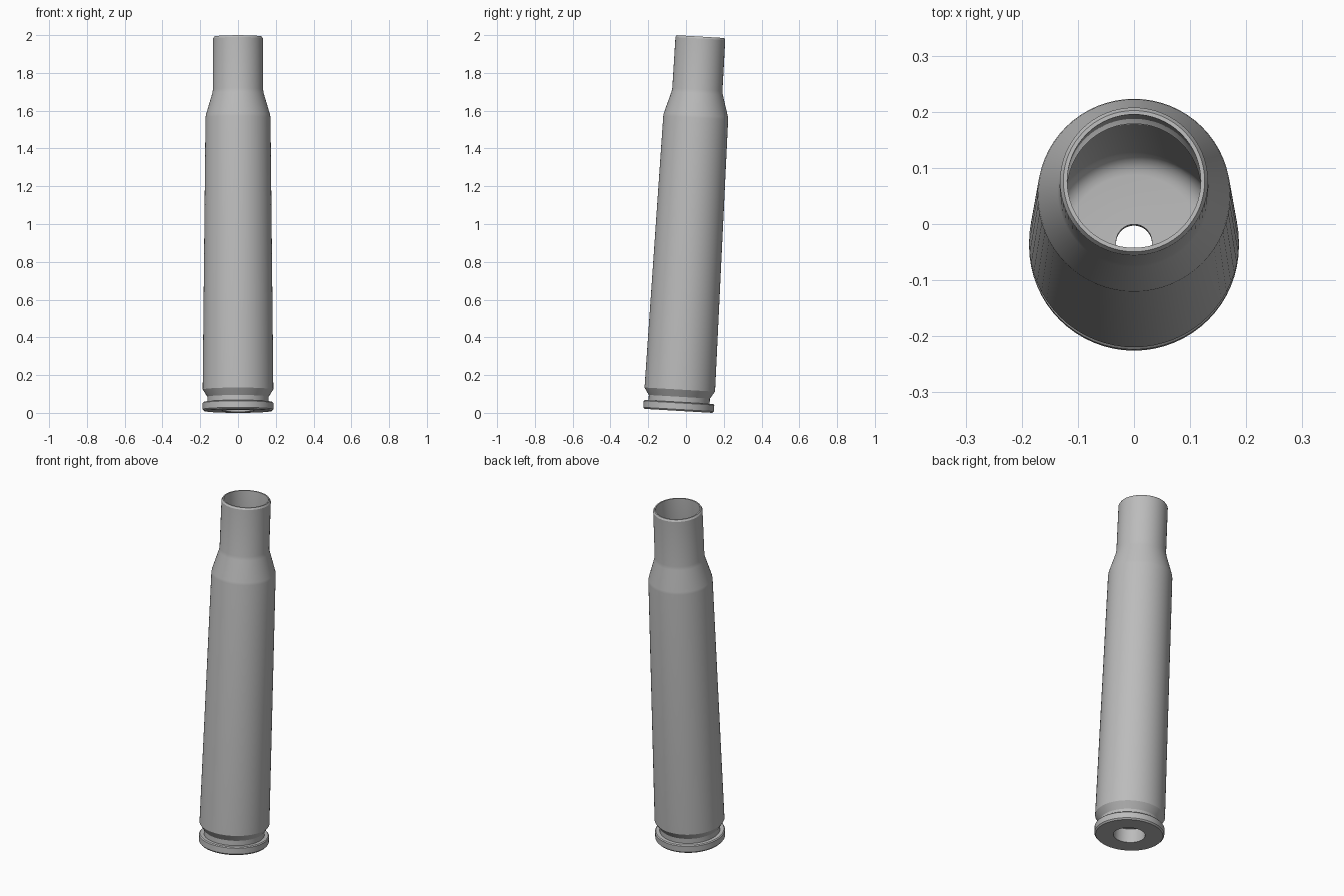
import bpy
import bmesh
import math
from mathutils import Matrix

if "Cube" in bpy.data.objects:
    bpy.data.objects.remove(bpy.data.objects["Cube"])

SEGMENTS = 64
TILT = math.radians(3.35)

# One grey metal for the whole casing
metal = bpy.data.materials.new("grey metal")
metal.use_nodes = True
grey = (0.5, 0.5, 0.5, 1)
metal.diffuse_color = grey
metal.node_tree.nodes["Principled BSDF"].inputs["Base Color"].default_value = grey


def lathe(name, profile):
    """Revolve a closed (radius, height) profile, then lean it back."""
    bm = bmesh.new()
    rings = []
    for r, h in profile:
        rings.append([bm.verts.new((r * math.cos(a), r * math.sin(a), h))
                      for a in (math.tau * i / SEGMENTS for i in range(SEGMENTS))])
    for k, low in enumerate(rings):
        high = rings[(k + 1) % len(rings)]
        for i in range(SEGMENTS):
            j = (i + 1) % SEGMENTS
            bm.faces.new((low[i], low[j], high[j], high[i]))
    bmesh.ops.recalc_face_normals(bm, faces=bm.faces)
    bm.transform(Matrix.Translation((0, -0.0395, 0.0105)) @ Matrix.Rotation(-TILT, 4, "X"))
    mesh = bpy.data.meshes.new(name)
    bm.to_mesh(mesh)
    bm.free()
    obj = bpy.data.objects.new(name, mesh)
    bpy.context.collection.objects.link(obj)
    mesh.materials.append(metal)
    bpy.ops.object.select_all(action="DESELECT")
    obj.select_set(True)
    bpy.context.view_layer.objects.active = obj
    bpy.ops.object.shade_smooth_by_angle(angle=math.radians(30))
    return obj


# Base: recessed pocket, rim and extraction groove
base = [(0.032, 0.08), (0.085, 0.08), (0.085, 0), (0.18, 0), (0.187, 0.008),
        (0.187, 0.042), (0.182, 0.047), (0.162, 0.047), (0.162, 0.075)]
# Outer wall: tapered body, shoulder, neck and bevelled mouth
outside = [(0.187, 0.113), (0.172, 1.555), (0.17, 1.57), (0.136, 1.685),
           (0.133, 1.705), (0.132, 1.975), (0.126, 1.985)]
# Inner wall: neck, shoulder, body, rounded floor and central hole
fillet = [(0.12 + 0.038 * math.cos(a), 0.158 - 0.038 * math.sin(a))
          for a in (math.pi / 2 * i / 6 for i in range(7))]
inside = [(0.119, 1.985), (0.119, 1.7), (0.155, 1.56)] + fillet + [(0.032, 0.12)]

lathe("casing", base + outside + inside)
